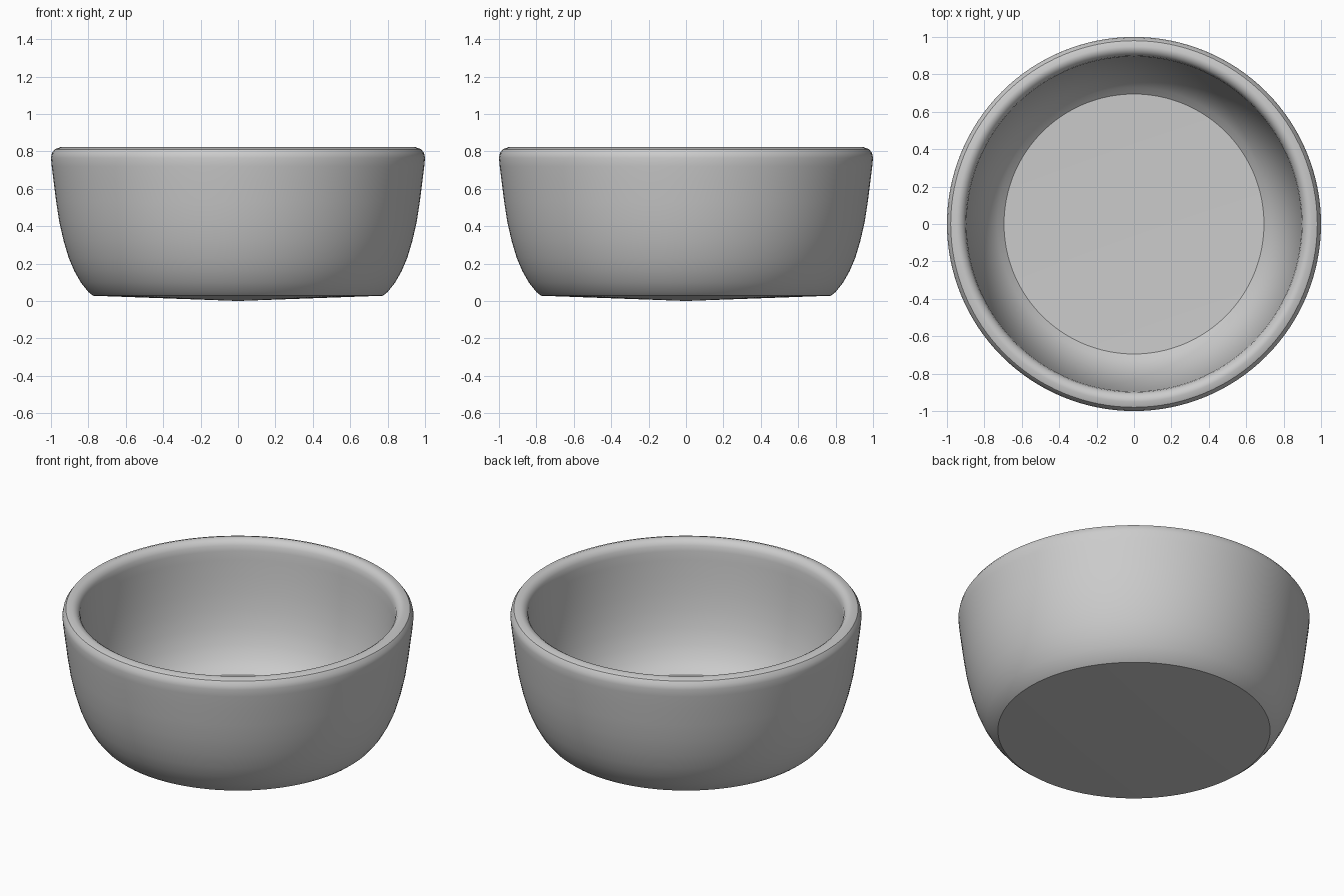
import bpy, bmesh, math

cube = bpy.data.objects.get("Cube")
if cube:
    bpy.data.objects.remove(cube, do_unlink=True)

SEGMENTS = 128

# Single glaze colour
glaze = bpy.data.materials.new("light_grey_ceramic")
glaze.use_nodes = True
colour = (0.6, 0.6, 0.6, 1.0)
glaze.diffuse_color = colour
glaze.node_tree.nodes["Principled BSDF"].inputs["Base Color"].default_value = colour

# Half cross-section (radius, height): underside, outer wall, rim, inner wall, floor
profile = [
    (0.0, 0.0), (0.775, 0.028),
    (0.80, 0.048), (0.84, 0.098), (0.875, 0.16), (0.905, 0.23), (0.932, 0.32),
    (0.955, 0.42), (0.972, 0.53), (0.986, 0.64), (0.996, 0.72), (1.0, 0.765),
    (0.995, 0.79), (0.98, 0.811),
    (0.95, 0.822), (0.93, 0.819), (0.912, 0.807), (0.900, 0.787), (0.895, 0.755),
    (0.892, 0.70), (0.885, 0.60), (0.875, 0.50), (0.86, 0.40), (0.837, 0.30),
    (0.805, 0.21), (0.765, 0.14), (0.73, 0.10), (0.695, 0.07),
    (0.0, 0.055),
]

# Turn the cross-section around the vertical axis
bm = bmesh.new()
verts = [bm.verts.new((r, 0.0, z)) for r, z in profile]
edges = [bm.edges.new(pair) for pair in zip(verts, verts[1:])]
bmesh.ops.spin(bm, geom=verts + edges, cent=(0, 0, 0), axis=(0, 0, 1),
               angle=math.tau, steps=SEGMENTS, use_duplicate=False)
bmesh.ops.remove_doubles(bm, verts=bm.verts[:], dist=0.0005)
bmesh.ops.recalc_face_normals(bm, faces=bm.faces[:])

mesh = bpy.data.meshes.new("bowl")
bm.to_mesh(mesh)
bm.free()
mesh.materials.append(glaze)
bowl = bpy.data.objects.new("bowl", mesh)
bpy.context.collection.objects.link(bowl)

# Smooth walls, crisp base and floor edges
bpy.ops.object.select_all(action='DESELECT')
bowl.select_set(True)
bpy.context.view_layer.objects.active = bowl
bpy.ops.object.shade_smooth_by_angle(angle=math.radians(30))
